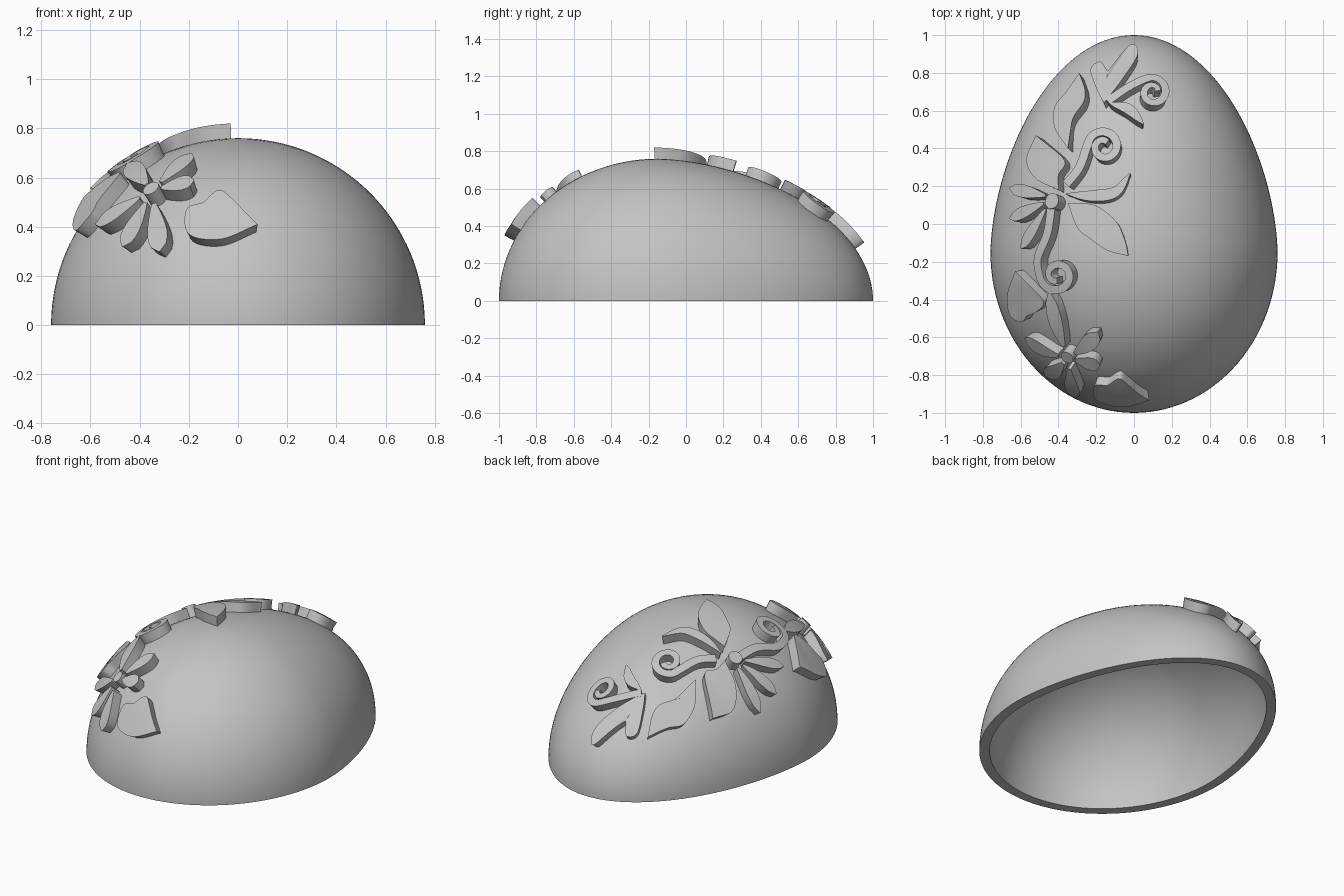
import bpy, bmesh, math
from mathutils import Vector

cube = bpy.data.objects.get("Cube")
if cube:
    bpy.data.objects.remove(cube, do_unlink=True)

CENTRE, RADIUS, BACK, FRONT = -0.15, 0.76, 1.15, 0.85   # egg proportions
WALL, RAISE, SINK = 0.06, 0.06, 0.085
made = []

stone = bpy.data.materials.new("plain_grey")
stone.use_nodes = True
grey = (0.55, 0.55, 0.55, 1)
stone.diffuse_color = grey
stone.node_tree.nodes["Principled BSDF"].inputs["Base Color"].default_value = grey


def finish(name, bm):
    bmesh.ops.remove_doubles(bm, verts=bm.verts, dist=0.0001)
    bmesh.ops.recalc_face_normals(bm, faces=bm.faces)
    mesh = bpy.data.meshes.new(name)
    bm.to_mesh(mesh)
    bm.free()
    mesh.materials.append(stone)
    obj = bpy.data.objects.new(name, mesh)
    bpy.context.collection.objects.link(obj)
    made.append(obj)


# Egg surface helpers
def egg_radius(y, d):
    if y > CENTRE:
        k = 1 - min(1, (y - CENTRE) / (BACK + d)) ** 1.7
    else:
        k = 1 - min(1, (CENTRE - y) / (FRONT + d)) ** 2
    return (RADIUS + d) * math.sqrt(max(k, 0))


def from_top(p):
    x, y = p.x, p.y
    return Vector((x, y, math.sqrt(max(egg_radius(y, RAISE) ** 2 - x * x, 0))))


def from_front(p):
    k = 1 - p.length_squared / (RADIUS + RAISE) ** 2
    return Vector((p.x, CENTRE - (FRONT + RAISE) * math.sqrt(max(k, 0)), p.y))


def normal(p):
    e = 0.005
    slope = (egg_radius(p.y + e, RAISE) - egg_radius(p.y - e, RAISE)) / (2 * e)
    rho = max(math.hypot(p.x, p.z), 0.001)
    return Vector((p.x / rho, -slope, p.z / rho)).normalized()


def spline(points, steps=8):
    """Smooth curve through 2D points given in hundredths."""
    q = [Vector(p) / 100 for p in points]
    q = [2 * q[0] - q[1]] + q + [2 * q[-1] - q[-2]]
    out = []
    for a, b, c, d in zip(q, q[1:], q[2:], q[3:]):
        for i in range(steps):
            t = i / steps
            out.append(0.5 * (2 * b + (c - a) * t + (2 * a - 5 * b + 4 * c - d) * t * t
                              + (3 * b - a - 3 * c + d) * t ** 3))
    return out + [q[-2]]


# Raised ornament: rows of left, middle, right points, sunk into the shell
def relief(name, rows):
    bm = bmesh.new()
    grid = []
    for row in rows:
        low = [p - normal(p) * SINK for p in row]
        grid.append([bm.verts.new(p) for p in list(row) + low[::-1]])
    for a, b in zip(grid, grid[1:]):
        for j in range(6):
            k = (j + 1) % 6
            bm.faces.new((a[j], a[k], b[k], b[j]))
    bm.faces.new(grid[0])
    bm.faces.new(grid[-1])
    bmesh.ops.dissolve_degenerate(bm, dist=0.0001, edges=bm.edges)
    finish(name, bm)


def leaf_width(t):
    return math.sin(math.pi * t) ** 0.8


def petal_width(t):
    return 0.2 * (1 - t) + math.sqrt(max(math.sin(math.pi * t ** 1.8), 0)) * 0.9


def curl_width(t):
    return 1 - 0.35 * t


def ribbon(name, points, half, width, lift=from_top):
    spine = [lift(p) for p in spline(points)]
    rows = []
    last = len(spine) - 1
    for i, p in enumerate(spine):
        along = spine[min(i + 1, last)] - spine[max(i - 1, 0)]
        side = normal(p).cross(along).normalized()
        side *= max(half * width(i / last), 0.003)
        rows.append((p + side, p, p - side))
    relief(name, rows)


def plate(name, start, end, edge_a, edge_b, lift=from_top):
    """Leaf or heart bounded by two edges that run from start to end."""
    a = spline([start] + edge_a + [end])
    b = spline([start] + edge_b + [end])
    s, e = Vector(start) / 100, Vector(end) / 100
    rows = []
    for i, (p, q) in enumerate(zip(a, b)):
        m = s.lerp(e, i / (len(a) - 1))
        rows.append((lift(p), lift(m), lift(q)))
    relief(name, rows)


def curl(name, stem, hub, radius, start, turns, half):
    """Stem that winds into a spiral; negative turns go clockwise."""
    points = list(stem)
    count = 12
    for i in range(count + 1):
        t = i / count
        angle = math.radians(start) + math.tau * turns * t
        r = radius * (1 - 0.65 * t)
        points.append((hub[0] + r * math.cos(angle), hub[1] + r * math.sin(angle)))
    ribbon(name, points, half, curl_width)


def button(name, point, radius, lift):
    p = lift(Vector(point) / 100)
    n = normal(p)
    bm = bmesh.new()
    bmesh.ops.create_cone(bm, cap_ends=True, segments=24, radius1=radius,
                          radius2=radius, depth=0.11)
    turn = n.to_track_quat('Z', 'Y').to_matrix()
    bmesh.ops.rotate(bm, verts=bm.verts, matrix=turn)
    bmesh.ops.translate(bm, verts=bm.verts, vec=p - n * 0.045)
    finish(name, bm)


# Hollow half-egg shell
def build_shell():
    bm = bmesh.new()
    rings, arcs = 64, 64

    def skin(d):
        grid = []
        for i in range(rings + 1):
            y = (1 + d) * math.cos(math.pi * i / rings)
            r = egg_radius(y, d) if 0 < i < rings else 0
            turn = [math.pi * j / arcs for j in range(arcs + 1)]
            grid.append([bm.verts.new((r * math.cos(a), y, r * math.sin(a))) for a in turn])
        for a, b in zip(grid, grid[1:]):
            for j in range(arcs):
                bm.faces.new((a[j], a[j + 1], b[j + 1], b[j]))
        return grid

    outer, inner = skin(0), skin(-WALL)
    for j in (0, arcs):
        for i in range(rings):
            bm.faces.new((outer[i][j], outer[i + 1][j], inner[i + 1][j], inner[i][j]))
    bmesh.ops.dissolve_degenerate(bm, dist=0.0001, edges=bm.edges)
    finish("egg_shell", bm)


build_shell()

# Spray at the pointed end
plate("back_heart", (-14, 81), (-16, 64),
      [(-18, 86), (-23, 82), (-20, 72)], [(-8, 91), (-2, 95), (2, 90), (-6, 77)][1:])
curl("back_curl", [(-14, 65), (-4, 72)], (10, 70), 8, 120, -1.3, 0.024)
ribbon("back_small_leaf", [(-13, 64), (-3, 61), (5, 53)], 0.03, leaf_width)
plate("back_leaf", (-35, 40), (-29, 80),
      [(-42, 51), (-42, 62), (-36, 70)], [(-34, 54), (-27, 64), (-26, 71)])

# Large flower with leaves and curls
curl("upper_curl", [(-36, 21), (-29, 30)], (-16, 41), 9, 180, -1.35, 0.026)
curl("lower_curl", [(-44, 8), (-46, -5), (-51, -18)], (-41, -27), 9, 185, 1.25, 0.026)
plate("upper_leaf", (-40, 18), (-52, 47),
      [(-52, 24), (-57, 34)], [(-40, 26), (-37, 34)])
plate("broad_leaf", (-35, 11), (-3, -17),
      [(-21, 10), (-10, 2), (-5, -8)], [(-30, -2), (-23, -8), (-14, -14)])
ribbon("wavy_leaf", [(-36, 16), (-23, 15), (-10, 17), (-2, 27)], 0.032, leaf_width)
for i, (root, tip) in enumerate([((-47, 15), (-66, 19)), ((-48, 11), (-66, 3)),
                                 ((-47, 8), (-60, -13))]):
    ribbon(f"side_petal_{i + 1}", [root, tip], 0.036, petal_width)
button("large_flower_centre", (-43, 12), 0.042, from_top)

# Side heart
plate("side_heart", (-57, -49), (-63, -25),
      [(-51, -46), (-48, -41), (-55, -33)], [(-60, -52), (-66, -48), (-67, -37)])

# Small flower near the blunt end
hub = Vector((-35, 55))
tips = [(-19, 70), (-18, 59), (-32, 30), (-47, 32), (-58, 41), (-45, 66)]
for i, tip in enumerate(tips):
    root = hub.lerp(Vector(tip), 0.22)
    ribbon(f"flower_petal_{i + 1}", [root, tip], 0.046, petal_width, from_front)
button("small_flower_centre", hub, 0.036, from_front)

# Front heart
plate("front_heart", (-14, 50), (8, 41),
      [(-8, 55), (-3, 52), (2, 47)], [(-21, 47), (-20, 37), (-7, 35)], from_front)

# Smooth curved faces, keep crisp rims
bpy.ops.object.select_all(action='DESELECT')
for obj in made:
    obj.select_set(True)
bpy.context.view_layer.objects.active = made[0]
bpy.ops.object.shade_smooth_by_angle(angle=math.radians(35))
